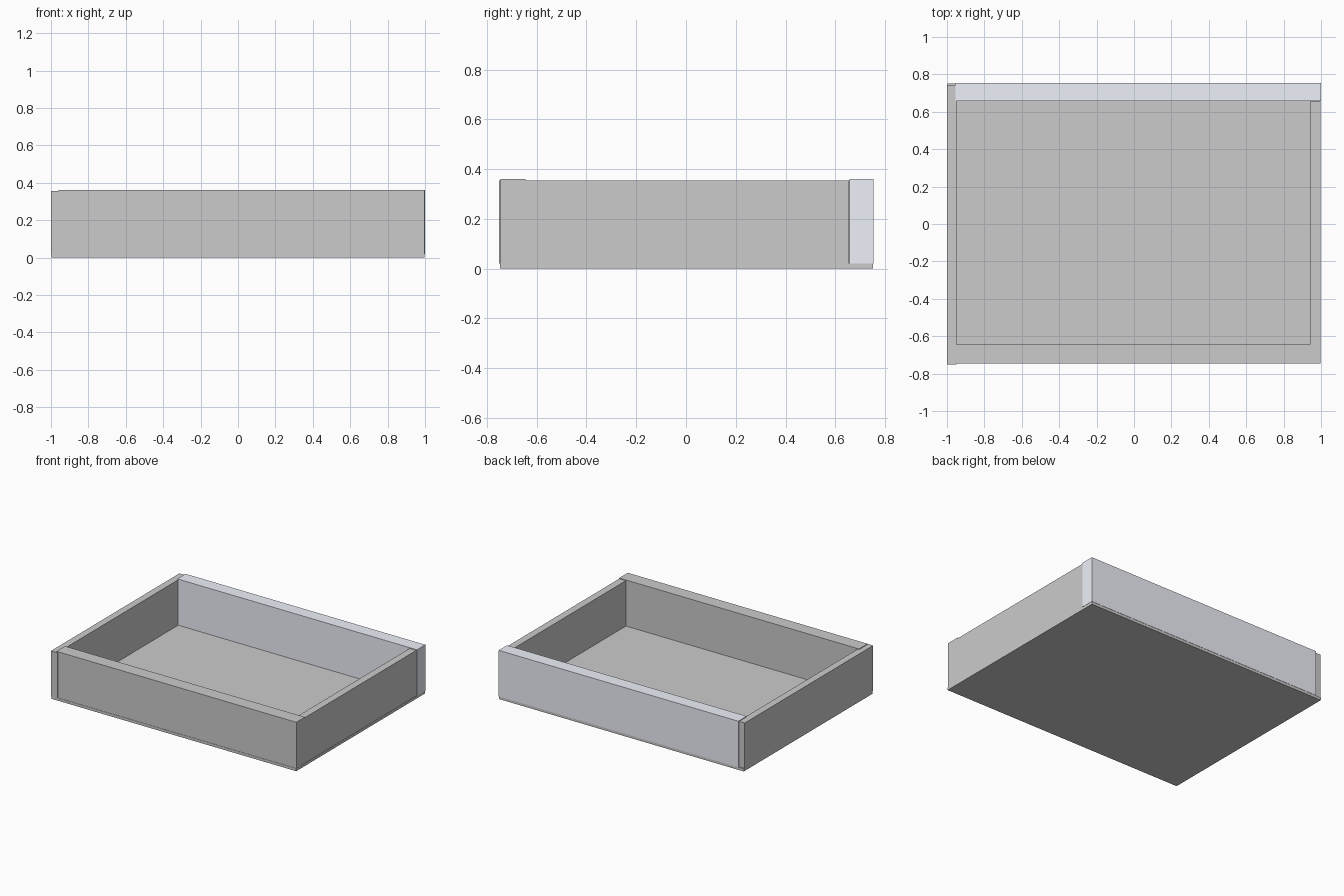
import bpy

if "Cube" in bpy.data.objects:
    bpy.data.objects.remove(bpy.data.objects["Cube"])


def box(name, x, y, z):
    """Axis-aligned box from (min, max) pairs."""
    bpy.ops.mesh.primitive_cube_add(size=1, location=[sum(r) / 2 for r in (x, y, z)])
    ob = bpy.context.object
    ob.name = name
    ob.scale = [r[1] - r[0] for r in (x, y, z)]
    bpy.ops.object.transform_apply(location=False, rotation=False, scale=True)
    return ob


BASE = 0.02   # floor thickness
TOP = 0.36    # rim height of long walls
SIDE = 0.355  # rim height of short walls

# floor panel
box("floor_panel", (-0.998, 0.998), (-0.747, 0.752), (0, BASE))

# long walls
box("front_wall", (-0.96, 0.997), (-0.745, -0.645), (BASE, TOP))
back = box("back_wall", (-0.955, 1.0), (0.657, 0.754), (BASE, TOP))

# short walls
box("left_wall", (-1.0, -0.948), (-0.752, 0.744), (BASE, SIDE))
box("right_wall", (0.942, 0.996), (-0.744, 0.655), (BASE, SIDE))

# tinted back wall
mat = bpy.data.materials.new("pale_blue_grey")
mat.diffuse_color = (0.86, 0.88, 0.96, 1)
mat.use_nodes = True
mat.node_tree.nodes["Principled BSDF"].inputs["Base Color"].default_value = mat.diffuse_color
back.data.materials.append(mat)
